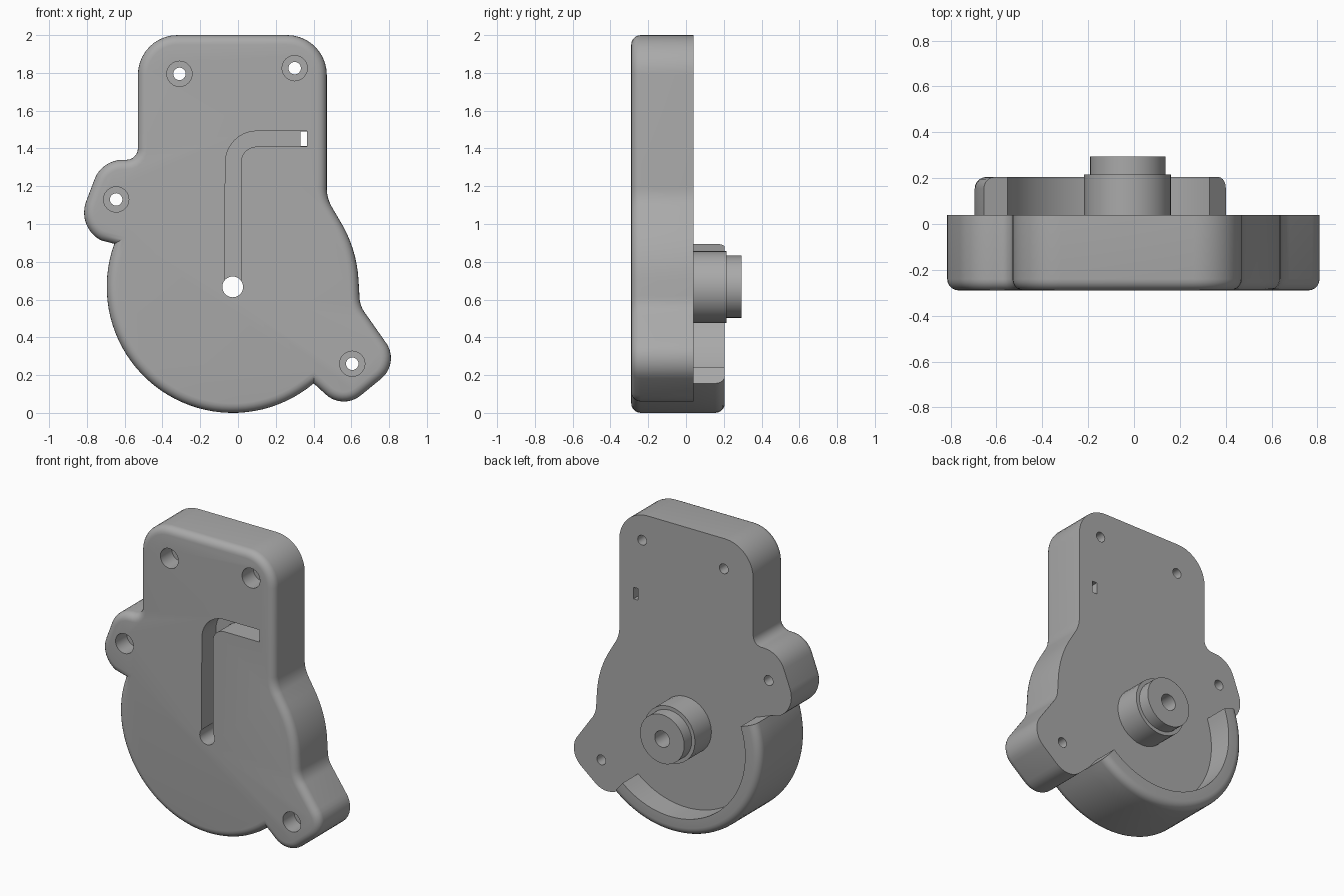
import bpy, bmesh
from math import cos, sin, radians
from mathutils import Vector

old = bpy.data.objects.get("Cube")
if old:
    bpy.data.objects.remove(old)

FRONT, BACK = -0.29, 0.04
HUB = (-0.028, 0.667)
RADIUS = 0.667

grey = bpy.data.materials.new("mid_grey")
grey.use_nodes = True
grey.diffuse_color = (0.4, 0.4, 0.4, 1)
grey.node_tree.nodes["Principled BSDF"].inputs["Base Color"].default_value = (0.4, 0.4, 0.4, 1)


def arc(cx, cz, r, a0, a1, n):
    angles = [radians(a0 + (a1 - a0) * i / n) for i in range(n + 1)]
    return [(cx + r * cos(a), cz + r * sin(a)) for a in angles]


def finish(bm, name):
    bmesh.ops.recalc_face_normals(bm, faces=bm.faces)
    mesh = bpy.data.meshes.new(name)
    bm.to_mesh(mesh)
    bm.free()
    mesh.materials.append(grey)
    obj = bpy.data.objects.new(name, mesh)
    bpy.context.collection.objects.link(obj)
    return obj


def activate(obj):
    bpy.ops.object.select_all(action='DESELECT')
    obj.select_set(True)
    bpy.context.view_layer.objects.active = obj


def smooth(obj):
    activate(obj)
    bpy.ops.object.shade_smooth_by_angle(angle=radians(32))


def plate(name, outline, y0, y1, round_front=0):
    """Extrude an x-z outline along y, optionally rounding its front edge."""
    bm = bmesh.new()
    face = bm.faces.new([bm.verts.new((x, y0, z)) for x, z in outline])
    front_edges = list(face.edges)
    back = bmesh.ops.extrude_face_region(bm, geom=[face], use_keep_orig=True)
    moved = [v for v in back["geom"] if isinstance(v, bmesh.types.BMVert)]
    bmesh.ops.translate(bm, verts=moved, vec=(0, y1 - y0, 0))
    bmesh.ops.recalc_face_normals(bm, faces=bm.faces)
    if round_front:
        bmesh.ops.bevel(bm, geom=front_edges, offset=round_front, segments=5,
                        profile=0.5, affect='EDGES', clamp_overlap=False)
    return finish(bm, name)


def lathe(name, centre, profile, a0=0, a1=360, steps=48):
    """Turn a closed (radius, y) profile about an axis along y."""
    bm = bmesh.new()
    a = radians(a0)
    c = Vector((centre[0], 0, centre[1]))
    verts = [bm.verts.new(c + Vector((r * cos(a), y, r * sin(a)))) for r, y in profile]
    edges = [bm.edges.new((v, verts[i - 1])) for i, v in enumerate(verts)]
    bmesh.ops.spin(bm, geom=verts + edges, cent=c, axis=(0, -1, 0),
                   angle=radians(a1 - a0), steps=steps)
    bmesh.ops.remove_doubles(bm, verts=bm.verts, dist=1e-5)
    if a1 - a0 < 360:
        bmesh.ops.holes_fill(bm, edges=bm.edges, sides=0)
    else:
        loose = [e for e in bm.edges if not e.link_faces]
        bmesh.ops.delete(bm, geom=loose, context='EDGES')
    return finish(bm, name)


# Housing outline: lower right lug, round side, square top, left lug, round base
outline = arc(0.56, 0.20, 0.14, -135, -50, 8)
outline += arc(0.67, 0.29, 0.14, -50, 40, 8)
outline += arc(0.80, 0.62, 0.157, 220, 180, 6)
outline += arc(*HUB, RADIUS, 3, 32, 8)
outline += arc(0.67, 1.19, 0.20, 210, 180, 6)
outline += arc(0.26, 1.79, 0.21, 0, 90, 10)
outline += arc(-0.32, 1.79, 0.21, 90, 180, 10)
outline += arc(-0.59, 1.40, 0.06, 0, -90, 6)
outline += arc(-0.61, 1.18, 0.16, 90, 160, 8)
outline += arc(-0.65, 1.06, 0.165, 160, 242, 8)
outline += arc(*HUB, RADIUS, 160, 310, 40)
housing = plate("housing", outline, FRONT, BACK, 0.05)

# Cutters: counterbored screw holes, hub hole, bent channel and its end slit
cutters = []
for x, z in [(-0.31, 1.795), (0.30, 1.825), (-0.645, 1.13), (0.605, 0.26)]:
    cutters.append(lathe("screw_cutter", (x, z), [
        (0, -0.4), (0.067, -0.4), (0.067, -0.17), (0.033, -0.17), (0.033, 0.2), (0, 0.2)],
        steps=24))
channel = [(-0.07, 0.667), (0.015, 0.667)]
channel += arc(0.10, 1.325, 0.085, 180, 90, 8)
channel += [(0.365, 1.41), (0.365, 1.492)]
channel += arc(0.10, 1.325, 0.167, 90, 180, 10)
cutters.append(plate("channel_cutter", channel, -0.4, -0.14))
slit = [(0.33, 1.412), (0.364, 1.412), (0.364, 1.49), (0.33, 1.49)]
cutters.append(plate("slit_cutter", slit, -0.2, 0.2))
cutters.append(lathe("hub_cutter", HUB, [(0, -0.4), (0.055, -0.4), (0.055, 0.2), (0, 0.2)],
                     steps=32))
for cutter in cutters:
    cutter.hide_render = True
    mod = housing.modifiers.new("cut", 'BOOLEAN')
    mod.operation, mod.solver, mod.object = 'DIFFERENCE', 'EXACT', cutter
    activate(housing)
    bpy.ops.object.modifier_apply(modifier=mod.name)
    bpy.data.objects.remove(cutter)
smooth(housing)

# Raised guard rim around the lower back, rounded on its outer edge
rim_profile = [(0.557, BACK), (0.557, 0.205)]
rim_profile += arc(RADIUS - 0.05, 0.155, 0.05, 90, 0, 5) + [(RADIUS, BACK)]
smooth(lathe("guard_rim", HUB, rim_profile, 160, 310, 40))

# Stepped hollow hub on the back
smooth(lathe("rear_hub", HUB, [
    (0.055, BACK), (0.19, BACK), (0.19, 0.215), (0.165, 0.215), (0.165, 0.295), (0.055, 0.295)],
    steps=32))
